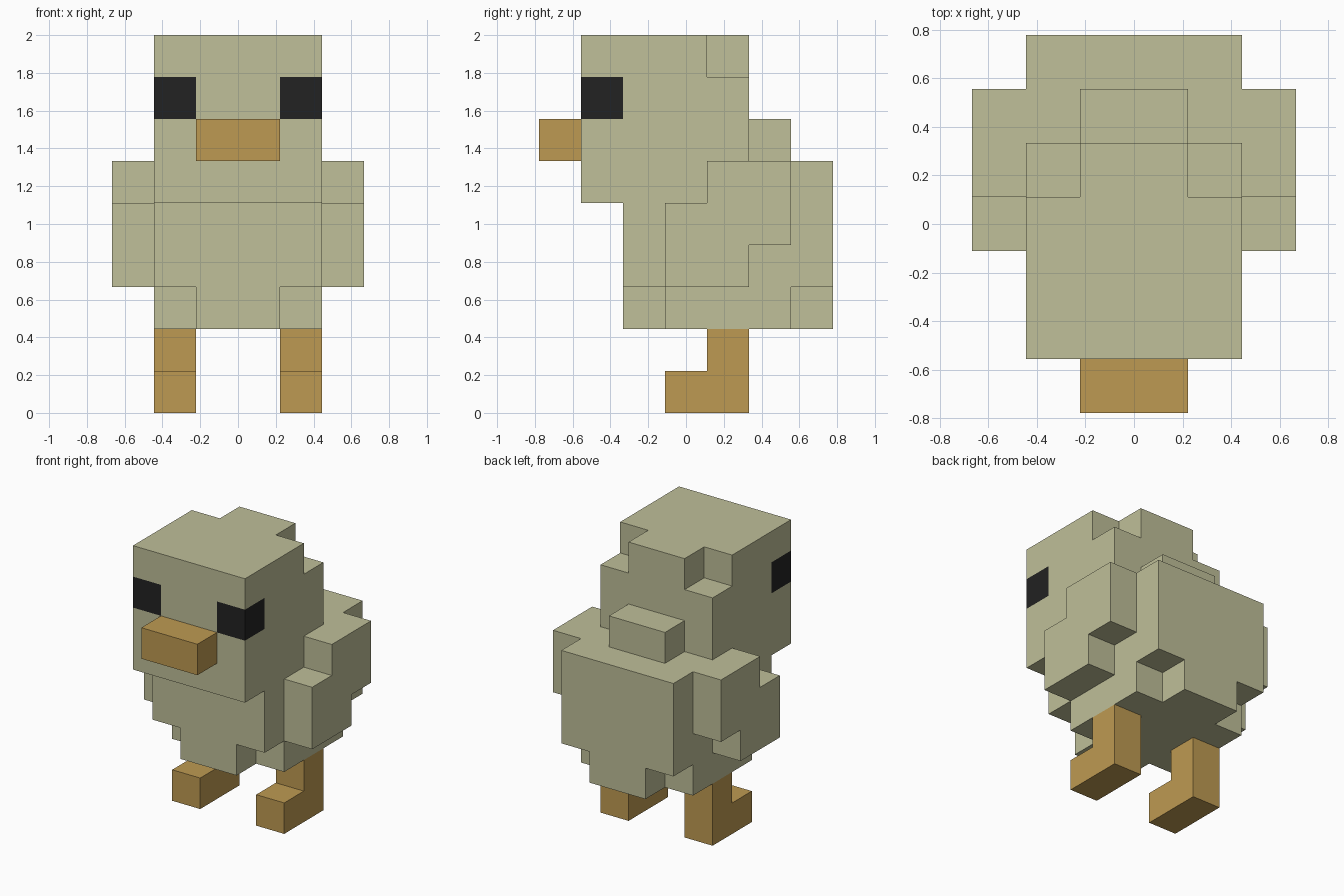
import bpy
import bmesh
import math
from itertools import product

U = 2 / 9  # edge length of one block

cube = bpy.data.objects.get("Cube")
if cube:
    bpy.data.objects.remove(cube, do_unlink=True)


def material(name, rgb):
    m = bpy.data.materials.new(name)
    m.use_nodes = True
    m.diffuse_color = (*rgb, 1)
    bsdf = m.node_tree.nodes["Principled BSDF"]
    bsdf.inputs["Base Color"].default_value = (*rgb, 1)
    bsdf.inputs["Roughness"].default_value = 0.9
    return m


plumage = material("pale olive plumage", (0.523, 0.523, 0.319))
orange = material("dull orange", (0.515, 0.323, 0.084))
black = material("eye black", (0.016, 0.016, 0.016))


def box(x0, x1, y0, y1, z0, z1):
    """Set of block cells filling a range."""
    return set(product(range(x0, x1), range(y0, y1), range(z0, z1)))


def mirrored(cells):
    return {(-1 - x, y, z) for x, y, z in cells}


def build(name, cells, mats, marked=()):
    """Outer skin of the cells; faces of marked cells get the second material."""
    bm = bmesh.new()
    for c in sorted(cells):
        for axis, sign in product(range(3), (-1, 1)):
            beside = list(c)
            beside[axis] += sign
            if tuple(beside) in cells:
                continue
            corners = []
            for a, b in ((0, 0), (1, 0), (1, 1), (0, 1))[::sign]:
                p = list(c)
                p[axis] += sign > 0
                p[(axis + 1) % 3] += a
                p[(axis + 2) % 3] += b
                corners.append(bm.verts.new((p[0] * U, (p[1] - 3.5) * U, p[2] * U)))
            bm.faces.new(corners).material_index = int(c in marked)
    # Weld the blocks and merge flat areas into single faces
    bmesh.ops.remove_doubles(bm, verts=bm.verts, dist=0.001)
    bmesh.ops.dissolve_limit(bm, angle_limit=math.radians(1), verts=bm.verts,
                             edges=bm.edges, delimit={'MATERIAL'})
    mesh = bpy.data.meshes.new(name)
    bm.to_mesh(mesh)
    bm.free()
    for m in mats:
        mesh.materials.append(m)
    bpy.context.collection.objects.link(bpy.data.objects.new(name, mesh))


# Head with notched rear crown corners and eyes wrapping the front corners
notch = box(1, 2, 4, 5, 8, 9)
eye = box(1, 2, 1, 2, 7, 8)
head = box(-2, 2, 1, 5, 5, 9) - notch - mirrored(notch)
build("head", head, [plumage, black], eye | mirrored(eye))
build("nape_tuft", box(-1, 1, 5, 6, 6, 7), [plumage])
build("beak", box(-1, 1, 0, 1, 6, 7), [orange])

# Body with raised rump and the four lower corners cut away
lower = box(1, 2, 2, 3, 2, 3) | box(1, 2, 6, 7, 2, 3)
body = box(-2, 2, 2, 7, 2, 5) | box(-2, 2, 5, 7, 5, 6)
build("body", body - lower - mirrored(lower), [plumage])

# Wings and legs, stepped in profile
wing = box(2, 3, 3, 5, 3, 5) | box(2, 3, 4, 6, 4, 6)
leg = box(1, 2, 3, 5, 0, 1) | box(1, 2, 4, 5, 1, 2)
for part, cells, mat in (("wing", wing, plumage), ("leg", leg, orange)):
    build("left_" + part, cells, [mat])
    build("right_" + part, mirrored(cells), [mat])
